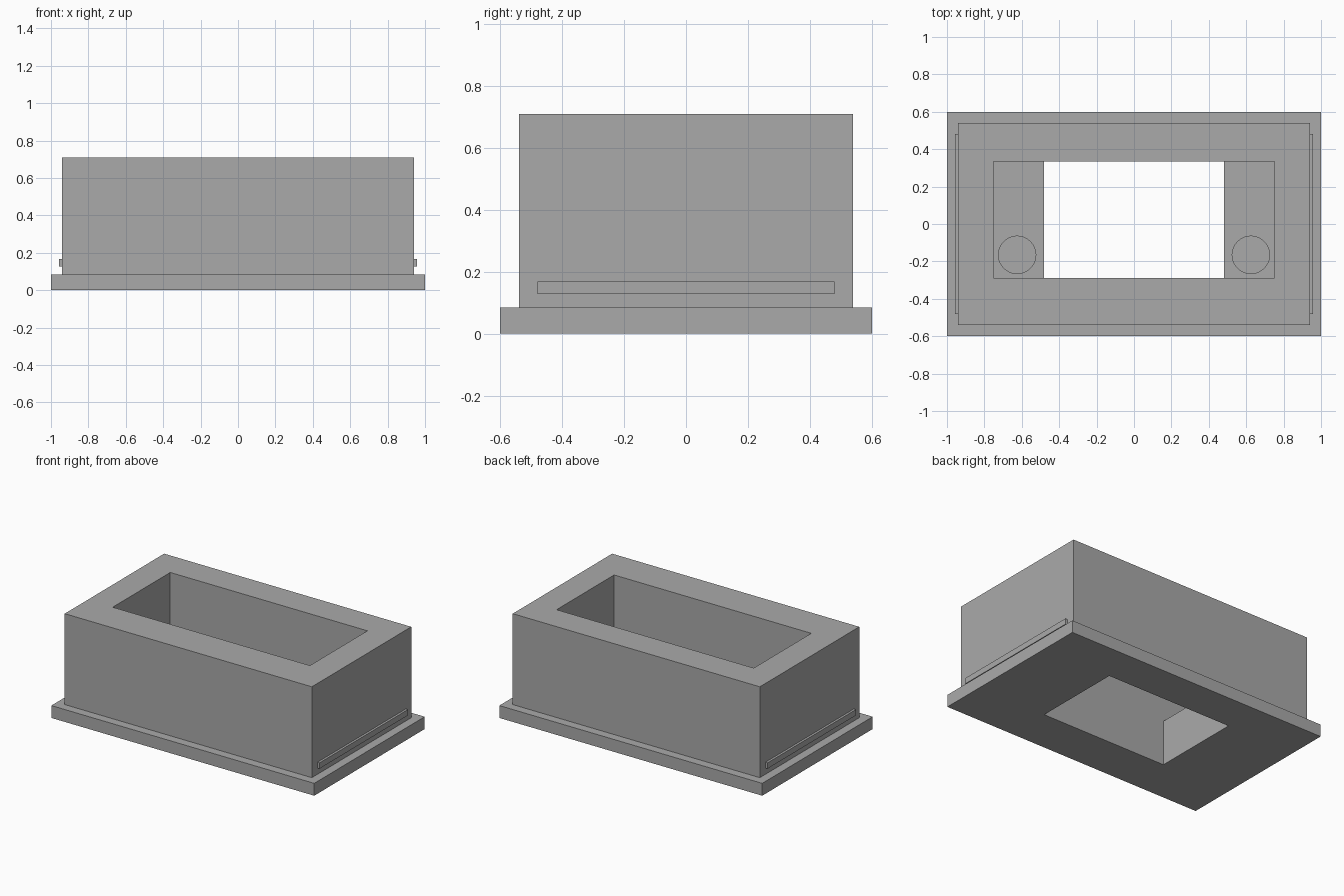
import bpy

if "Cube" in bpy.data.objects:
    bpy.data.objects.remove(bpy.data.objects["Cube"])

# Single plain grey material
grey = bpy.data.materials.new("grey")
grey.diffuse_color = (0.40, 0.40, 0.40, 1)
grey.use_nodes = True
grey.node_tree.nodes["Principled BSDF"].inputs["Base Color"].default_value = grey.diffuse_color


def box(name, x0, x1, y0, y1, z0, z1):
    bpy.ops.mesh.primitive_cube_add(
        size=1, location=((x0 + x1) / 2, (y0 + y1) / 2, (z0 + z1) / 2))
    ob = bpy.context.object
    ob.name = name
    ob.scale = (x1 - x0, y1 - y0, z1 - z0)
    bpy.ops.object.transform_apply(location=True, rotation=False, scale=True)
    ob.data.materials.append(grey)
    return ob


def combine(target, tool, operation):
    mod = target.modifiers.new(operation.lower(), 'BOOLEAN')
    mod.operation = operation
    mod.solver = 'EXACT'
    mod.object = tool
    bpy.context.view_layer.objects.active = target
    bpy.ops.object.modifier_apply(modifier=mod.name)
    bpy.data.objects.remove(tool, do_unlink=True)


FLANGE_TOP, LEDGE, TOP = 0.085, 0.31, 0.71

# Block standing on a wider flange
housing = box("housing", -0.94, 0.94, -0.54, 0.54, 0.04, TOP)
combine(housing, box("flange", -1, 1, -0.6, 0.6, 0, FLANGE_TOP), 'UNION')

# Upper pocket and the narrower through opening, leaving a ledge at each end
combine(housing, box("pocket", -0.75, 0.75, -0.29, 0.335, LEDGE, 1), 'DIFFERENCE')
combine(housing, box("opening", -0.48, 0.48, -0.29, 0.335, -0.2, 0.5), 'DIFFERENCE')

for side, s in (("left", -1), ("right", 1)):
    # Round blind hole in each ledge
    bpy.ops.mesh.primitive_cylinder_add(
        vertices=48, radius=0.1, depth=0.4, location=(s * 0.625, -0.165, 0.15 + 0.2))
    hole = bpy.context.object
    hole.data.materials.append(grey)
    combine(housing, hole, 'DIFFERENCE')

    # Snap rail along each end wall
    xs = sorted((s * 0.935, s * 0.956))
    box(side + "_rail", xs[0], xs[1], -0.48, 0.48, 0.128, 0.168)

# Smooth hole walls, crisp edges everywhere else
bpy.ops.object.select_all(action='DESELECT')
housing.select_set(True)
bpy.context.view_layer.objects.active = housing
bpy.ops.object.shade_smooth_by_angle()
